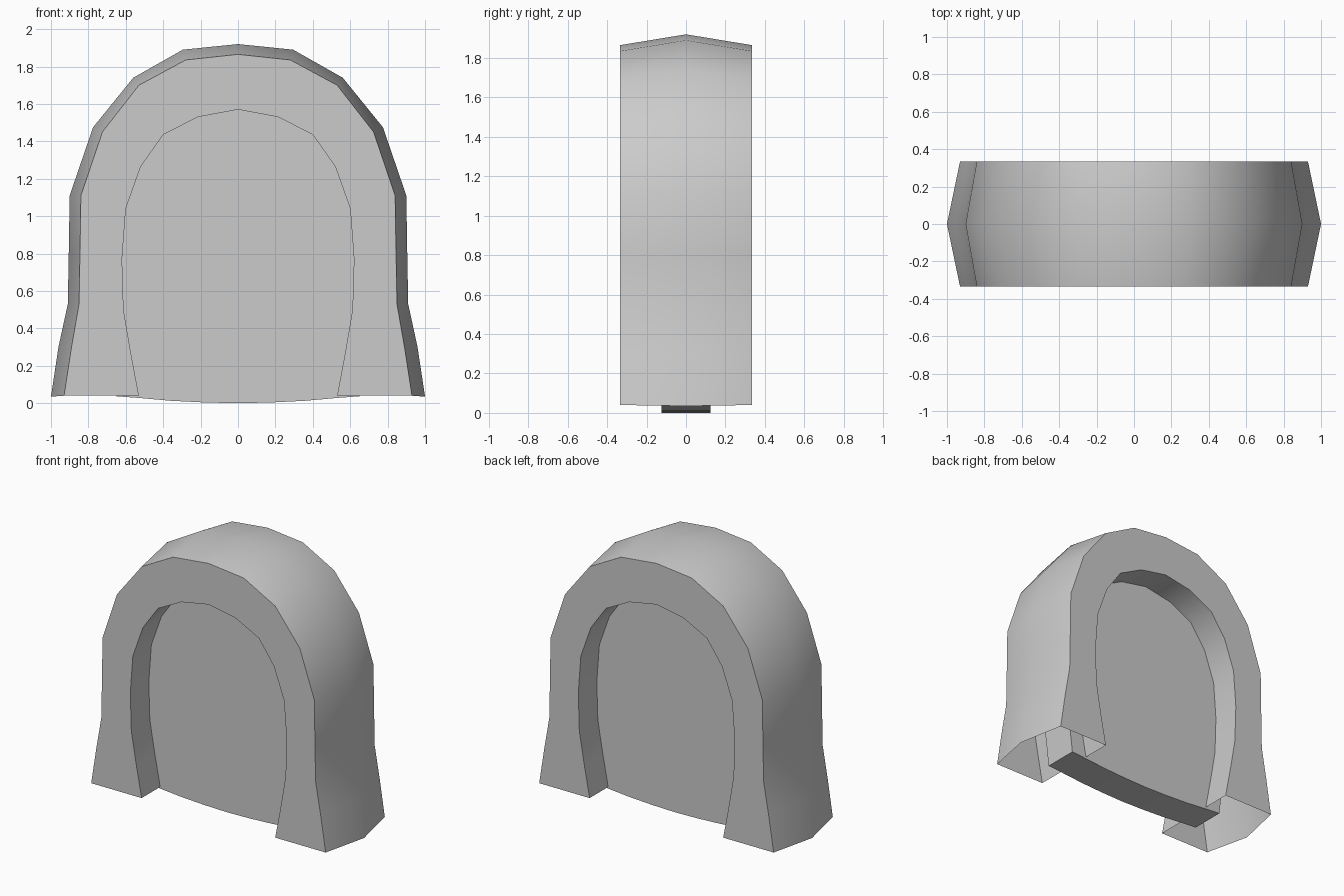
import bpy, bmesh, math

if "Cube" in bpy.data.objects:
    bpy.data.objects.remove(bpy.data.objects["Cube"])

DEPTH = 0.335        # half depth of the arch
PANEL = 0.125        # half thickness of the panel

# right-hand half profiles (x, z), from foot to crown
ridge = [(1.0, .035), (.96, .30), (.91, .53), (.905, .80), (.90, 1.11),
         (.775, 1.475), (.56, 1.74), (.295, 1.89), (0, 1.92)]
rim = [(.93, .04), (.89, .30), (.85, .53), (.845, .80), (.84, 1.11),
       (.725, 1.45), (.53, 1.70), (.28, 1.835), (0, 1.865)]
opening = [(.53, .04), (.575, .28), (.612, .50), (.62, .77), (.60, 1.04),
           (.52, 1.265), (.40, 1.435), (.215, 1.53), (0, 1.57)]
panel_edge = [(.65, .037), (.68, .28), (.70, .50), (.70, .77), (.68, 1.06),
              (.59, 1.31), (.45, 1.49), (.24, 1.61), (0, 1.65)]
panel_sag = [(-.53, .028), (-.36, .013), (-.18, .004), (0, 0),
             (.18, .004), (.36, .013), (.53, .028)]


def mirrored(half):
    """Full profile from the right foot over the crown to the left foot."""
    return half + [(-x, z) for x, z in reversed(half[:-1])]


def finish(bm, name, angle):
    bmesh.ops.recalc_face_normals(bm, faces=bm.faces)
    mesh = bpy.data.meshes.new(name)
    bm.to_mesh(mesh)
    bm.free()
    obj = bpy.data.objects.new(name, mesh)
    bpy.context.collection.objects.link(obj)
    bpy.ops.object.select_all(action='DESELECT')
    obj.select_set(True)
    bpy.context.view_layer.objects.active = obj
    bpy.ops.object.shade_smooth_by_angle(angle=math.radians(angle))
    return obj


# Arch frame: a closed loop of rings swept over the profile, open under the feet
bm = bmesh.new()
sections = [(opening, -DEPTH), (rim, -DEPTH), (ridge, 0), (rim, DEPTH), (opening, DEPTH)]
rings = [[bm.verts.new((x, y, z)) for x, z in mirrored(half)] for half, y in sections]
for i, a in enumerate(rings):
    b = rings[(i + 1) % len(rings)]
    for j in range(len(a) - 1):
        bm.faces.new((a[j], a[j + 1], b[j + 1], b[j]))
arch = finish(bm, "arch_frame", 40)

# Panel filling the opening, with its sides buried in the frame and a sagging bottom
bm = bmesh.new()
outline = mirrored(panel_edge) + panel_sag
front = bm.faces.new([bm.verts.new((x, -PANEL, z)) for x, z in outline])
extruded = bmesh.ops.extrude_face_region(bm, geom=[front], use_keep_orig=True)
moved = [g for g in extruded["geom"] if isinstance(g, bmesh.types.BMVert)]
bmesh.ops.translate(bm, verts=moved, vec=(0, 2 * PANEL, 0))
panel = finish(bm, "back_panel", 30)
